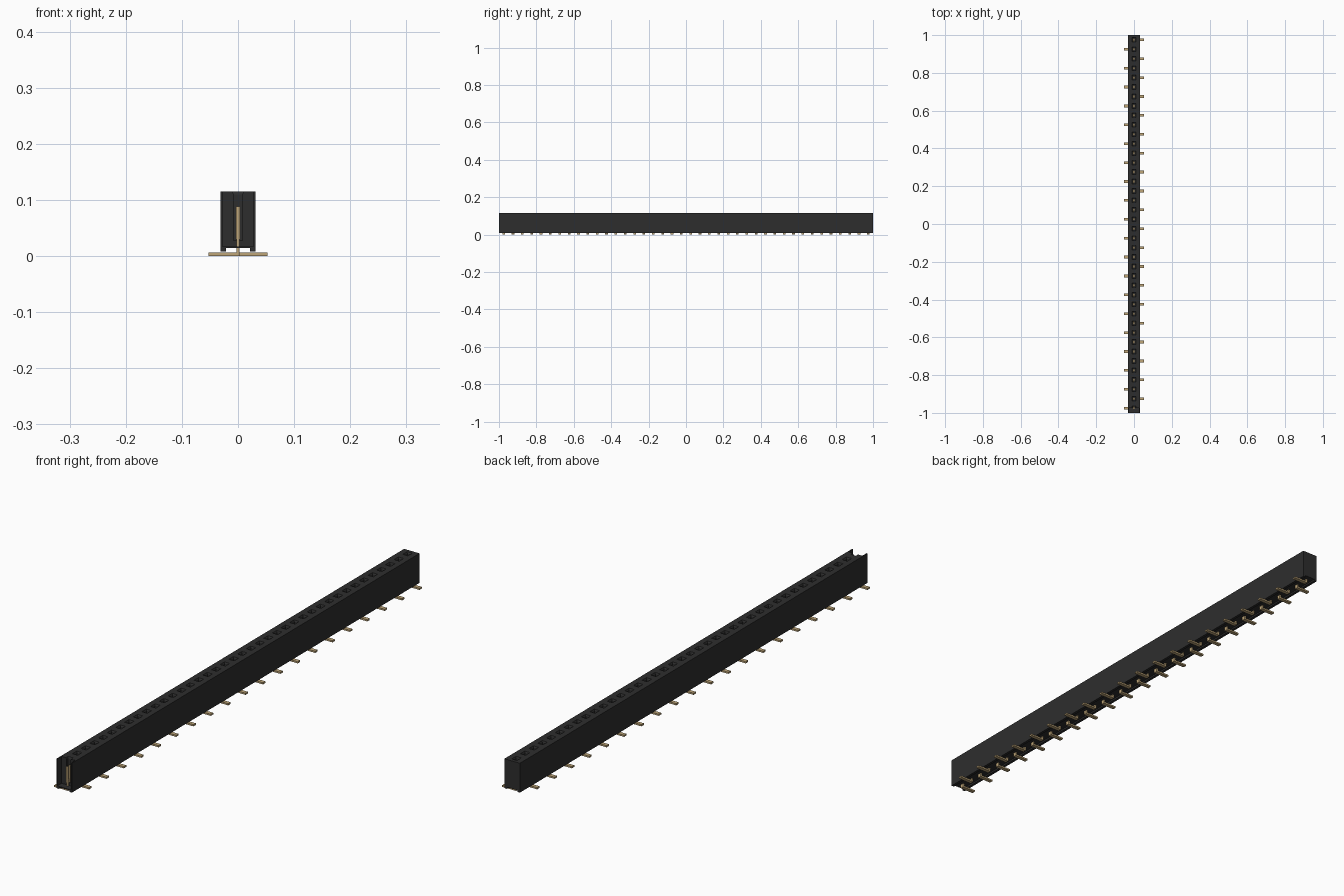
import bpy, bmesh
from mathutils import Vector

cube = bpy.data.objects.get("Cube")
if cube:
    bpy.data.objects.remove(cube, do_unlink=True)

COUNT, PITCH, HALF = 40, 0.05, 0.031
TOP = 0.115


def material(name, rgb):
    m = bpy.data.materials.new(name)
    m.use_nodes = True
    m.diffuse_color = (*rgb, 1)
    m.node_tree.nodes["Principled BSDF"].inputs["Base Color"].default_value = (*rgb, 1)
    return m


black = material("black plastic", (0.027, 0.027, 0.027))
gold = material("gold contact", (0.52, 0.38, 0.19))


def frustum(bm, low, high):
    """Closed box between two rectangles given as (x0, x1, y0, y1, z)."""
    rings = []
    for x0, x1, y0, y1, z in (low, high):
        rings.append([bm.verts.new(p) for p in
                      ((x0, y0, z), (x1, y0, z), (x1, y1, z), (x0, y1, z))])
    a, b = rings
    bm.faces.new(a[::-1])
    bm.faces.new(b)
    for i in range(4):
        j = (i + 1) % 4
        bm.faces.new((a[i], a[j], b[j], b[i]))


def box(bm, x0, x1, y0, y1, z0, z1):
    frustum(bm, (x0, x1, y0, y1, z0), (x0, x1, y0, y1, z1))


def make_object(name, bm, mat):
    bmesh.ops.recalc_face_normals(bm, faces=bm.faces)
    mesh = bpy.data.meshes.new(name)
    bm.to_mesh(mesh)
    bm.free()
    mesh.materials.append(mat)
    ob = bpy.data.objects.new(name, mesh)
    bpy.context.scene.collection.objects.link(ob)
    return ob


def cut(target, cutter):
    """Subtract the cutter for good and remove it."""
    mod = target.modifiers.new("cut", 'BOOLEAN')
    mod.operation, mod.solver, mod.object = 'DIFFERENCE', 'EXACT', cutter
    graph = bpy.context.evaluated_depsgraph_get()
    mesh = bpy.data.meshes.new_from_object(target.evaluated_get(graph))
    target.modifiers.clear()
    target.data = mesh
    bpy.data.objects.remove(cutter, do_unlink=True)


rows = [(i, 0.975 - PITCH * i) for i in range(COUNT)]

# housing: a bar with two standing rails underneath
bm = bmesh.new()
profile = [(-HALF, 0.008), (-0.021, 0.008), (-0.021, 0.014), (0.021, 0.014),
           (0.021, 0.008), (HALF, 0.008), (HALF, TOP), (-HALF, TOP)]
face = bm.faces.new([bm.verts.new((x, -1, z)) for x, z in profile])
ext = bmesh.ops.extrude_face_region(bm, geom=[face])
bmesh.ops.translate(bm, vec=Vector((0, 2, 0)),
                    verts=[v for v in ext["geom"] if isinstance(v, bmesh.types.BMVert)])
housing = make_object("housing", bm, black)

# sockets: square shafts
bm = bmesh.new()
for i, y in rows:
    box(bm, -0.008, 0.008, y - 0.01, y + 0.01, 0.028, 0.13)
cut(housing, make_object("shaft_cutter", bm, black))

# sockets: tapered lead-ins at the top
bm = bmesh.new()
for i, y in rows:
    frustum(bm, (-0.007, 0.007, y - 0.009, y + 0.009, 0.108),
            (-0.014, 0.014, y - 0.016, y + 0.016, 0.122))
cut(housing, make_object("lead_in_cutter", bm, black))

# open front end between two thin side walls
bm = bmesh.new()
box(bm, -0.0275, 0.0275, -1.05, -0.975, 0.017, 0.15)
cut(housing, make_object("end_cutter", bm, black))

# contacts: twin tines on a base inside every socket, with a stem below
bm = bmesh.new()
for i, y in rows:
    for s in (-1, 1):
        box(bm, -0.004, 0.004, y + s * 0.006 - 0.0015, y + s * 0.006 + 0.0015, 0.036, 0.088)
    box(bm, -0.004, 0.004, y - 0.0075, y + 0.0075, 0.030, 0.038)
    box(bm, -0.003, 0.003, y - 0.007, y + 0.007, 0.003, 0.031)
make_object("contacts", bm, gold)

# solder feet, alternating left and right
bm = bmesh.new()
for i, y in rows:
    s = 1 if i % 2 == 0 else -1
    x0, x1 = sorted((-0.003 * s, 0.053 * s))
    box(bm, x0, x1, y - 0.007, y + 0.007, 0.0, 0.006)
make_object("solder_feet", bm, gold)
